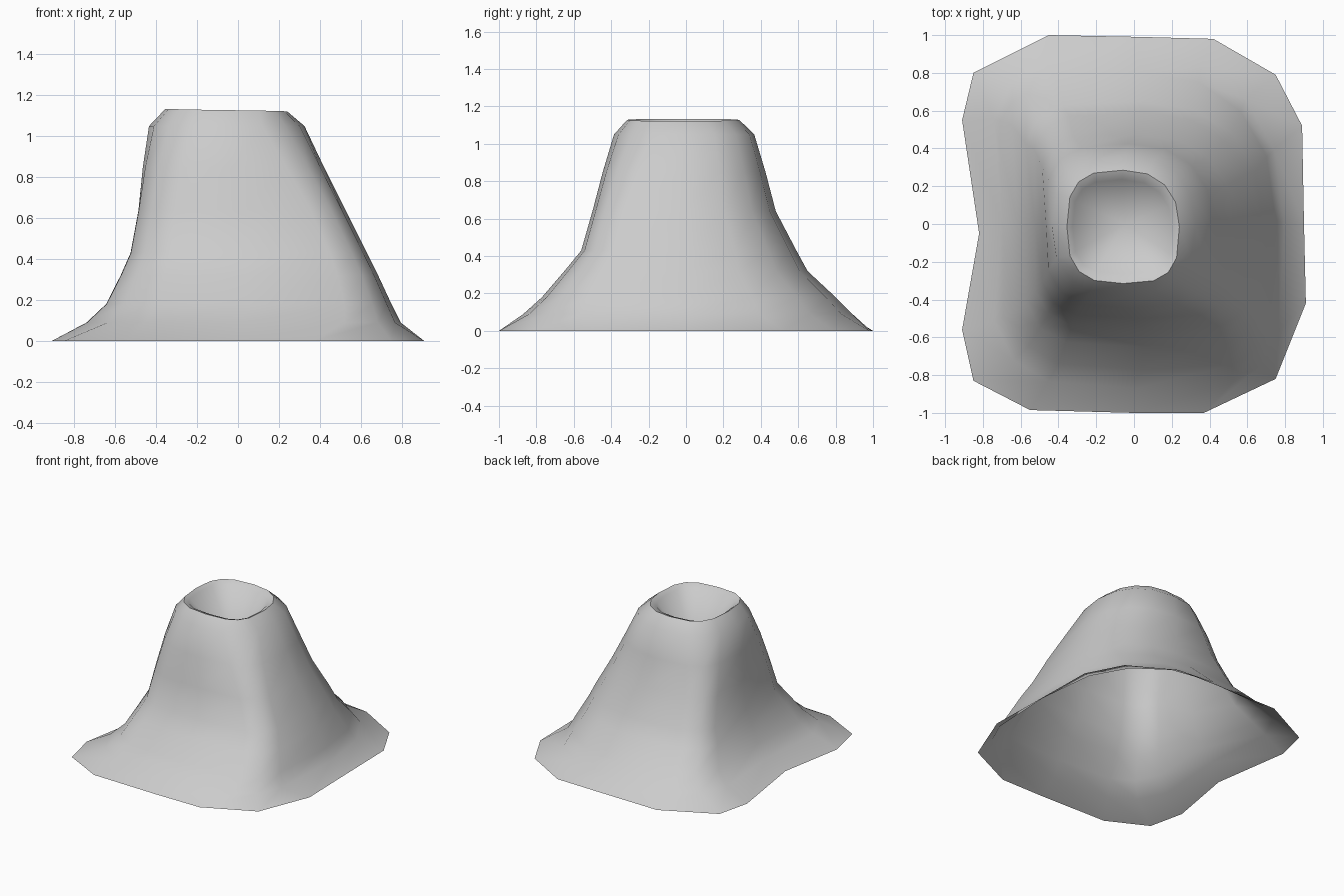
import bpy, bmesh, math

if "Cube" in bpy.data.objects:
    bpy.data.objects.remove(bpy.data.objects["Cube"])

N = 16

# Irregular foot outline, counter-clockwise from +x
foot = [(.90, 0), (.89, .52), (.75, .79), (.42, .98), (.05, .99), (-.45, 1), (-.85, .80), (-.91, .55),
        (-.82, -.05), (-.91, -.56), (-.85, -.83), (-.55, -.985), (0, -1), (.37, -1), (.75, -.82), (.91, -.42)]

# Slope and rim sections: z, x min, x max, y min, y max, ridge strength, west gully depth
sections = [
    (.09, -.77, .795, -.87, .89, .75, .07),
    (.18, -.67, .75, -.77, .80, .9, .05),
    (.32, -.595, .685, -.65, .65, 1, .03),
    (.43, -.545, .63, -.56, .59, 1, .02),
    (.64, -.505, .525, -.50, .48, .85, .02),
    (.85, -.475, .42, -.445, .425, .45, .01),
    (1.05, -.435, .325, -.385, .365, .05, 0),
    (1.12, -.355, .24, -.315, .285, .3, 0),
    (1.10, -.325, .20, -.265, .235, .35, 0),
]
# Squareness of the NE, NW, SW and SE ridges at full strength
ridges = [2.3, 4.6, 4.2, 5.2]


def spow(v, p):
    return math.copysign(abs(v) ** p, v) if abs(v) > 1e-6 else 0


def section(z, x0, x1, y0, y1, strength, gully):
    pts = []
    for i in range(N):
        a = 2 * math.pi * i / N
        n = 2.3 + (ridges[i // 4] - 2.3) * strength
        x = (x0 + x1) / 2 + (x1 - x0) / 2 * spow(math.cos(a), 2 / n)
        y = (y0 + y1) / 2 + (y1 - y0) / 2 * spow(math.sin(a), 2 / n)
        if i == 8:
            x += gully
        # rim slightly higher on the west side
        dz = .008 - .006 * math.cos(a) if z > 1.08 else 0
        pts.append((x, y, z + dz))
    return pts


# Volcano shell: open foot, slopes, rim and funnel crater
bm = bmesh.new()
rings = [[bm.verts.new((x, y, 0)) for x, y in foot]]
for s in sections:
    rings.append([bm.verts.new(p) for p in section(*s)])
for lo, hi in zip(rings, rings[1:]):
    for i in range(N):
        j = (i + 1) % N
        bm.faces.new((lo[i], lo[j], hi[j], hi[i]))
pit = bm.verts.new((-.05, 0, .78))
for i in range(N):
    bm.faces.new((rings[-1][i], rings[-1][(i + 1) % N], pit))

mesh = bpy.data.meshes.new("volcano_cone")
bm.to_mesh(mesh)
bm.free()
cone = bpy.data.objects.new("volcano_cone", mesh)
bpy.context.collection.objects.link(cone)

# Smooth rock with a crisp rim
bpy.context.view_layer.objects.active = cone
cone.select_set(True)
bpy.ops.object.shade_smooth_by_angle(angle=math.radians(40))
